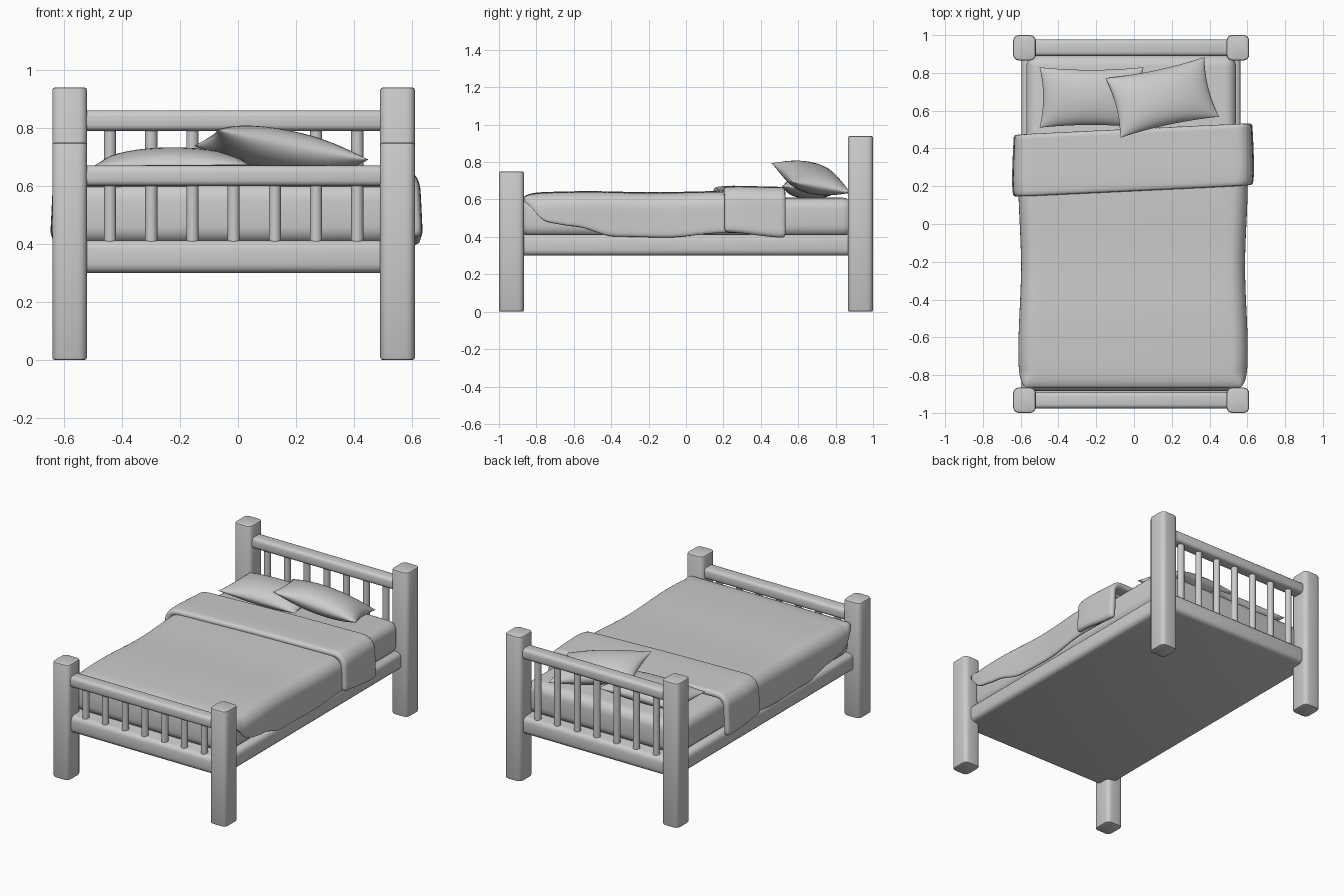
import bpy, bmesh, math
from mathutils import Matrix, Vector

if "Cube" in bpy.data.objects:
    bpy.data.objects.remove(bpy.data.objects["Cube"])

CX = -0.015  # centre line of the wooden frame


def finish(name, bm, angle=40):
    me = bpy.data.meshes.new(name)
    bm.to_mesh(me)
    bm.free()
    ob = bpy.data.objects.new(name, me)
    bpy.context.collection.objects.link(ob)
    bpy.ops.object.select_all(action='DESELECT')
    bpy.context.view_layer.objects.active = ob
    ob.select_set(True)
    bpy.ops.object.shade_smooth_by_angle(angle=math.radians(angle))
    return ob


def rounded_box(name, lo, hi, bevel, segments=3, edges=None):
    """Box between two corners; edges='z' rounds the uprights more than the ends."""
    bm = bmesh.new()
    lo, hi = Vector(lo), Vector(hi)
    bmesh.ops.create_cube(bm, size=1, matrix=Matrix.Translation((lo + hi) / 2) @ Matrix.Diagonal((*(hi - lo), 1)))
    if edges == 'z':
        up = [e for e in bm.edges if abs(e.verts[0].co.z - e.verts[1].co.z) > 0.01]
        bmesh.ops.bevel(bm, geom=up, offset=bevel, segments=segments, profile=0.5, affect='EDGES')
        ends = [e for f in bm.faces if abs(f.normal.z) > 0.9 for e in f.edges]
        bmesh.ops.bevel(bm, geom=list(set(ends)), offset=0.01, segments=2, profile=0.5, affect='EDGES')
    else:
        bmesh.ops.bevel(bm, geom=bm.edges[:], offset=bevel, segments=segments, profile=0.5, affect='EDGES')
    return finish(name, bm)


def spindle(name, x, y, z0, z1, r=0.021):
    bm = bmesh.new()
    bmesh.ops.create_cone(bm, cap_ends=True, segments=16, radius1=r, radius2=r, depth=z1 - z0,
                          matrix=Matrix.Translation((x, y, (z0 + z1) / 2)))
    return finish(name, bm)


# Footboard and headboard: posts, top rail and spindles
for label, sy, post_top, rail_lo, rail_hi in (("foot", -1, 0.75, 0.60, 0.67), ("head", 1, 0.94, 0.79, 0.86)):
    y = 0.933 * sy
    for side, sx in (("left", -1), ("right", 1)):
        x = CX + 0.565 * sx
        rounded_box(f"{label}_post_{side}", (x - 0.06, y - 0.067, 0), (x + 0.06, y + 0.067, post_top), 0.03, 4, 'z')
    rounded_box(f"{label}_top_rail", (CX - 0.55, y - 0.043, rail_lo), (CX + 0.55, y + 0.043, rail_hi), 0.02)
    for i in range(7):
        spindle(f"{label}_spindle_{i + 1}", CX + (i - 3) * 0.142, y, 0.39, rail_lo + 0.02)

# Solid bed base and mattress
rounded_box("bed_base", (CX - 0.58, -0.97, 0.30), (CX + 0.58, 0.97, 0.413), 0.03)
rounded_box("mattress", (CX - 0.555, -0.885, 0.40), (CX + 0.555, 0.895, 0.61), 0.06, 5)


def hang(t, points):
    """Smooth interpolation through (position, value) pairs."""
    for (a, va), (b, vb) in zip(points, points[1:]):
        if t <= b:
            k = max(0, (t - a) / (b - a))
            return va + (vb - va) * k * k * (3 - 2 * k)
    return points[-1][1]


def cover(name, y0, y1, half, top, hem, thick, rounding, skew, flare, rows=24):
    """Cloth draped over the bed: one arch section swept from y0 to y1."""
    bm = bmesh.new()
    grid = []
    for i in range(rows + 1):
        y = y0 + (y1 - y0) * i / rows
        e = min(1, (y - y0) / 0.13)
        drop = rounding * (1 - math.sqrt(1 - (1 - e) ** 2))
        w = half - 0.7 * drop + 0.007 * math.sin(7 * y)
        z = top - 0.5 * drop + 0.003 * math.sin(9 * y)
        low = hang(y, hem)
        r = min(0.085, z - low - 0.02)
        side = [(w + flare * (1 - k / 4), low + (z - r - low) * k / 4) for k in range(4)]
        side += [(w - r + r * math.cos(a), z - r + r * math.sin(a))
                 for a in (math.pi / 2 * k / 6 for k in range(7))]
        side += [((w - r) * (1 - k / 5), z + 0.004 * k / 5) for k in range(1, 6)]
        section = [(-x, h) for x, h in side] + side[-2::-1]
        grid.append([bm.verts.new((x - 0.005, y + skew * x / half, h)) for x, h in section])
    for a, b in zip(grid, grid[1:]):
        for j in range(len(a) - 1):
            bm.faces.new((a[j], a[j + 1], b[j + 1], b[j]))
    ob = finish(name, bm, 80)
    sol = ob.modifiers.new("thickness", 'SOLIDIFY')
    sol.thickness, sol.offset = thick, -1
    sub = ob.modifiers.new("soften", 'SUBSURF')
    sub.levels = sub.render_levels = 1
    return ob


# Blanket and its turned-back fold
cover("blanket", -0.875, 0.45, 0.60, 0.638,
      [(-0.875, 0.59), (-0.74, 0.475), (-0.6, 0.455), (-0.38, 0.40), (-0.1, 0.395), (0.2, 0.42), (0.5, 0.42)],
      0.022, 0.05, 0.0, 0.0, 36)
cover("blanket_fold", 0.17, 0.505, 0.628, 0.668,
      [(0.17, 0.425), (0.5, 0.395)], 0.04, 0.012, 0.03, 0.008, 12)


def pillow(name, loc, size, half_thick, rot, n=20):
    """Cushion with pinched corners and slightly hollow sides."""
    bm = bmesh.new()
    for sign in (1, -1):
        g = []
        for i in range(n + 1):
            v = -math.cos(math.pi * i / n)
            row = []
            for j in range(n + 1):
                u = -math.cos(math.pi * j / n)
                x = u * (1 - 0.07 * (1 - v * v) * u * u) * size[0] / 2
                y = v * (1 - 0.09 * (1 - u * u) * v * v) * size[1] / 2
                z = sign * half_thick * (max(0, 1 - u * u) * max(0, 1 - v * v)) ** 0.55
                row.append(bm.verts.new((x, y, z)))
            g.append(row)
        for a, b in zip(g, g[1:]):
            for j in range(n):
                f = (a[j], a[j + 1], b[j + 1], b[j])
                bm.faces.new(f if sign > 0 else f[::-1])
    bmesh.ops.remove_doubles(bm, verts=bm.verts[:], dist=1e-4)
    bmesh.ops.recalc_face_normals(bm, faces=bm.faces[:])
    ob = finish(name, bm, 60)
    turn = (Matrix.Rotation(math.radians(rot[2]), 4, 'Z') @ Matrix.Rotation(math.radians(rot[1]), 4, 'Y')
            @ Matrix.Rotation(math.radians(rot[0]), 4, 'X'))
    ob.data.transform(Matrix.Translation(loc) @ turn)
    return ob


# Pillows: the right one leans on the left one
pillow("left_pillow", (-0.225, 0.67, 0.668), (0.55, 0.32), 0.065, (0, 0, 0))
pillow("right_pillow", (0.15, 0.67, 0.715), (0.545, 0.33), 0.075, (-10, 11, 12))
